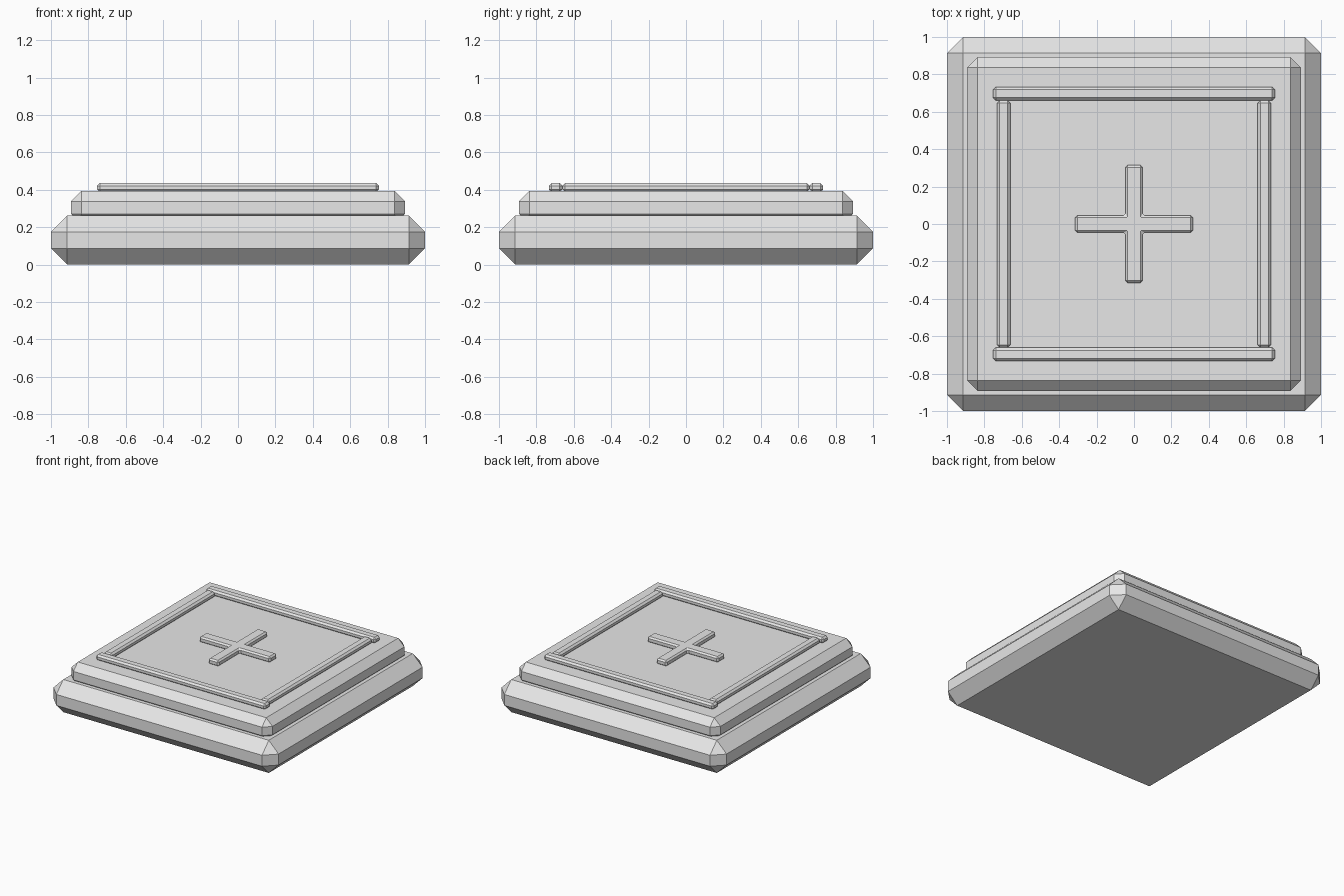
import bpy
import bmesh

cube = bpy.data.objects.get("Cube")
if cube:
    bpy.data.objects.remove(cube, do_unlink=True)

# Single stone colour
stone = bpy.data.materials.new("grey_stone")
stone.use_nodes = True
stone.diffuse_color = (0.8, 0.8, 0.8, 1)
stone.node_tree.nodes["Principled BSDF"].inputs["Base Color"].default_value = (0.8, 0.8, 0.8, 1)


def slab(name, outline, z0, z1, chamfer):
    """Extrude a flat outline from z0 to z1 and chamfer every edge."""
    bm = bmesh.new()
    face = bm.faces.new([bm.verts.new((x, y, z0)) for x, y in outline])
    top = bmesh.ops.extrude_face_region(bm, geom=[face])["geom"]
    for v in top:
        if isinstance(v, bmesh.types.BMVert):
            v.co.z = z1
    bmesh.ops.recalc_face_normals(bm, faces=bm.faces)
    bmesh.ops.bevel(bm, geom=bm.edges[:], offset=chamfer, segments=1,
                    profile=0.5, affect='EDGES')
    bmesh.ops.recalc_face_normals(bm, faces=bm.faces)
    mesh = bpy.data.meshes.new(name)
    bm.to_mesh(mesh)
    bm.free()
    mesh.materials.append(stone)
    obj = bpy.data.objects.new(name, mesh)
    bpy.context.collection.objects.link(obj)
    return obj


def rect(cx, cy, hx, hy):
    return [(cx - hx, cy - hy), (cx + hx, cy - hy), (cx + hx, cy + hy), (cx - hx, cy + hy)]


# Stepped plinth
slab("base_slab", rect(0, 0, 1, 1), 0, 0.262, 0.087)
slab("upper_slab", rect(0, 0, 0.892, 0.892), 0.216, 0.394, 0.055)

# Raised border bars
BAR_Z = (0.388, 0.436)
for side, sign in (("left", 1), ("right", -1)):
    slab(side + "_border", rect(sign * 0.697, 0, 0.036, 0.66), *BAR_Z, 0.014)
for side, sign in (("back", 1), ("front", -1)):
    slab(side + "_border", rect(0, sign * 0.697, 0.753, 0.036), *BAR_Z, 0.014)

# Raised cross in the centre
w, r = 0.046, 0.315
quarter = [(r, -w), (r, w), (w, w)]
cross = []
for _ in range(4):
    cross += quarter
    quarter = [(-y, x) for x, y in quarter]
slab("centre_cross", cross, *BAR_Z, 0.012)
